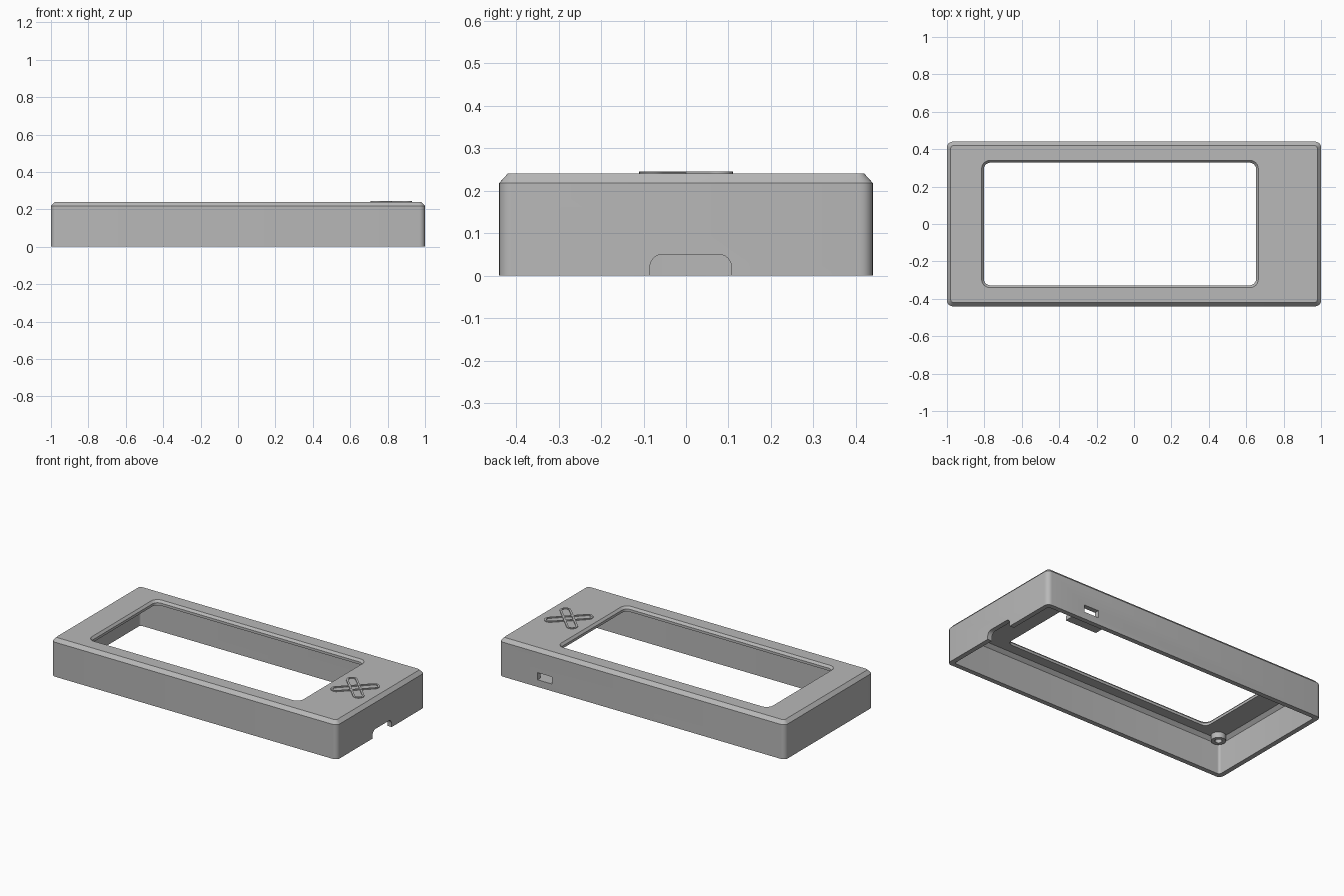
import bpy, bmesh, math
from mathutils import Vector

if "Cube" in bpy.data.objects:
    bpy.data.objects.remove(bpy.data.objects["Cube"], do_unlink=True)

grey = bpy.data.materials.new("matte_grey")
grey.use_nodes = True
COLOUR = (0.48, 0.48, 0.48, 1)
grey.diffuse_color = COLOUR
bsdf = next(n for n in grey.node_tree.nodes if n.type == "BSDF_PRINCIPLED")
bsdf.inputs["Base Color"].default_value = COLOUR


def rounded_rect(x0, x1, y0, y1, r, steps=6):
    """Counter-clockwise rounded rectangle as 2D points."""
    corners = [(x1 - r, y1 - r), (x0 + r, y1 - r), (x0 + r, y0 + r), (x1 - r, y0 + r)]
    pts = []
    for i, (cx, cy) in enumerate(corners):
        for k in range(steps + 1):
            a = math.pi / 2 * (i + k / steps)
            pts.append((cx + r * math.cos(a), cy + r * math.sin(a)))
    return pts


def circle(r, n=32):
    return [(r * math.cos(math.tau * i / n), r * math.sin(math.tau * i / n)) for i in range(n)]


def loft(name, sections, closed_ring=True):
    """Bridge (points, z) sections; join last to first, or cap both ends."""
    bm = bmesh.new()
    loops = [[bm.verts.new((x, y, z)) for x, y in pts] for pts, z in sections]
    pairs = list(zip(loops, loops[1:]))
    if closed_ring:
        pairs.append((loops[-1], loops[0]))
    else:
        bm.faces.new(loops[0])
        bm.faces.new(loops[-1])
    for a, b in pairs:
        n = len(a)
        for i in range(n):
            j = (i + 1) % n
            bm.faces.new((a[i], a[j], b[j], b[i]))
    bmesh.ops.recalc_face_normals(bm, faces=bm.faces)
    mesh = bpy.data.meshes.new(name)
    bm.to_mesh(mesh)
    bm.free()
    mesh.materials.append(grey)
    obj = bpy.data.objects.new(name, mesh)
    bpy.context.collection.objects.link(obj)
    return obj


def box(name, x0, x1, y0, y1, z0, z1):
    pts = [(x0, y0), (x1, y0), (x1, y1), (x0, y1)]
    return loft(name, [(pts, z0), (pts, z1)], False)


def select(obj):
    bpy.ops.object.select_all(action="DESELECT")
    obj.select_set(True)
    bpy.context.view_layer.objects.active = obj


def cut(obj, cutter):
    mod = obj.modifiers.new("cut", "BOOLEAN")
    mod.operation = "DIFFERENCE"
    mod.solver = "EXACT"
    mod.object = cutter
    select(obj)
    bpy.ops.object.modifier_apply(modifier=mod.name)
    bpy.data.objects.remove(cutter, do_unlink=True)


def smooth(obj):
    select(obj)
    bpy.ops.object.shade_smooth_by_angle(angle=math.radians(30))


# Open-bottomed case: outer wall, chamfer, top frame, window, inner wall
def body(inset, r):
    return rounded_rect(-1 + inset, 1 - inset, -0.44 + inset, 0.44 - inset, r)


def window(inset, r):
    return rounded_rect(-0.815 + inset, 0.665 - inset, -0.34 + inset, 0.34 - inset, r)


case = loft("case_shell", [
    (body(0, 0.03), 0), (body(0, 0.03), 0.218), (body(0.02, 0.015), 0.24),
    (window(0, 0.045), 0.24), (window(0.012, 0.035), 0.226),
    (window(0.012, 0.035), 0.21), (body(0.05, 0.01), 0.21),
    (body(0.03, 0.015), 0.19), (body(0.03, 0.015), 0)])

# Cable notch in the end wall, rounded at its upper corners
notch = loft("notch_cutter", [
    (rounded_rect(-0.05, 0.06, -0.085, 0.107, 0.03), 0.9),
    (rounded_rect(-0.05, 0.06, -0.085, 0.107, 0.03), 1.1)], False)
for v in notch.data.vertices:
    v.co = Vector((v.co.z, v.co.y, v.co.x - 0.01))
bm = bmesh.new()
bm.from_mesh(notch.data)
bmesh.ops.recalc_face_normals(bm, faces=bm.faces)
bm.to_mesh(notch.data)
bm.free()
cut(case, notch)

# Small port slot through the back wall
cut(case, box("slot_cutter", 0.63, 0.73, 0.38, 0.5, 0.045, 0.09))
smooth(case)

# Shelf behind the port
box("port_shelf", 0.56, 0.78, 0.335, 0.415, 0.018, 0.045)

# Screw bosses in the four inner corners
for sx, side in ((-1, "right"), (1, "left")):
    for sy, end in ((-1, "front"), (1, "back")):
        boss = loft(f"screw_boss_{end}_{side}", [
            (circle(0.042), 0.215), (circle(0.042), 0.175),
            (circle(0.02), 0.175), (circle(0.02), 0.211)])
        boss.location = (sx * 0.92, sy * 0.36, 0)
        smooth(boss)

# Thin raised relief of two crossed loops on the wide end of the frame
for i, angle in enumerate((45, -45)):
    top = 0.245 - i * 0.0005
    outer = rounded_rect(-0.142, 0.142, -0.033, 0.033, 0.0325)
    inner = rounded_rect(-0.13, 0.13, -0.021, 0.021, 0.0205)
    ring = loft(f"relief_loop_{i + 1}", [
        (outer, 0.238), (outer, top), (inner, top), (inner, 0.238)])
    ring.location = (0.82, 0, 0)
    ring.rotation_euler.z = math.radians(angle)
    smooth(ring)
